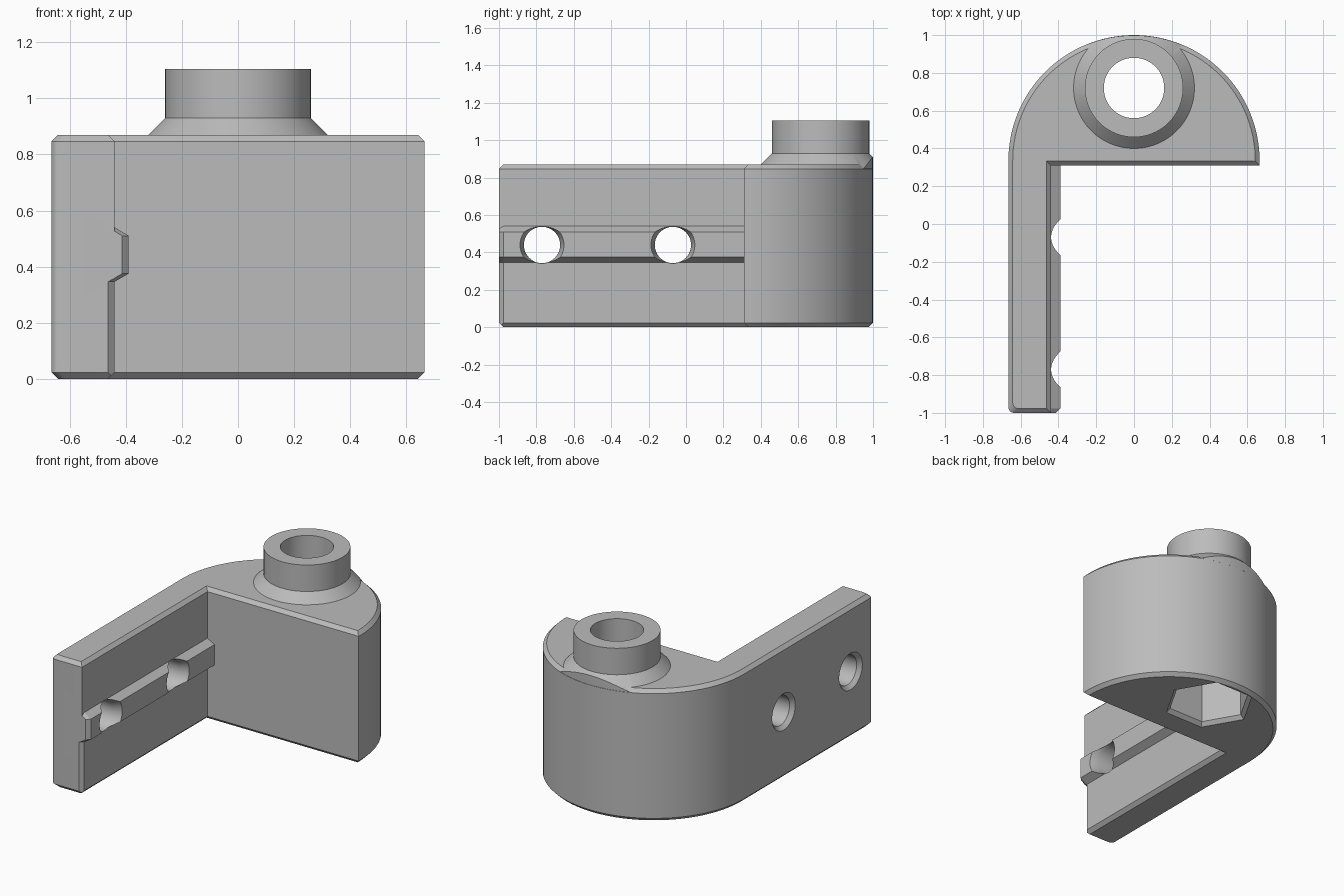
import bpy, bmesh, math
from mathutils import Matrix, Vector

cube = bpy.data.objects.get("Cube")
if cube:
    bpy.data.objects.remove(cube, do_unlink=True)

grey = bpy.data.materials.new("plain grey")
grey.use_nodes = True
COLOUR = (0.5, 0.5, 0.5, 1)
grey.diffuse_color = COLOUR
grey.node_tree.nodes["Principled BSDF"].inputs["Base Color"].default_value = COLOUR

R, YC, FRONT, INNER, TOP, CH = 0.665, 0.335, 0.31, -0.44, 0.87, 0.023
BOSS_Y, HOLE_Z = 0.72, 0.44


def loft(name, rings):
    """Closed solid through a list of matching point rings."""
    bm = bmesh.new()
    loops = [[bm.verts.new(p) for p in ring] for ring in rings]
    n = len(loops[0])
    for a, b in zip(loops, loops[1:]):
        for i in range(n):
            j = (i + 1) % n
            bm.faces.new((a[i], a[j], b[j], b[i]))
    bm.faces.new(loops[0][::-1])
    bm.faces.new(loops[-1])
    bm.normal_update()
    if bm.calc_volume(signed=True) < 0:
        bmesh.ops.reverse_faces(bm, faces=bm.faces)
    mesh = bpy.data.meshes.new(name)
    bm.to_mesh(mesh)
    bm.free()
    obj = bpy.data.objects.new(name, mesh)
    bpy.context.collection.objects.link(obj)
    mesh.materials.append(grey)
    return obj


def turned(name, profile, centre, sides=64, axis="Z"):
    """Solid of revolution from (radius, height) pairs."""
    turn = Matrix.Rotation(math.pi / 2, 3, "Y") if axis == "X" else Matrix.Identity(3)
    rings = []
    for r, h in profile:
        rings.append([turn @ Vector((r * math.cos(math.tau * i / sides),
                                     r * math.sin(math.tau * i / sides), h)) + Vector(centre)
                      for i in range(sides)])
    return loft(name, rings)


def combine(target, tool, operation):
    """Boolean the tool into the target and discard the tool."""
    mod = target.modifiers.new("combine", "BOOLEAN")
    mod.operation, mod.object, mod.solver = operation, tool, "EXACT"
    bpy.context.view_layer.update()
    depsgraph = bpy.context.evaluated_depsgraph_get()
    mesh = bpy.data.meshes.new_from_object(target.evaluated_get(depsgraph))
    target.modifiers.clear()
    target.data = mesh
    bpy.data.objects.remove(tool, do_unlink=True)


def outline(inset, z):
    """Half round with an arm, moved inwards by inset."""
    r, f = R - inset, 0.03
    end = -1 + inset
    pts = [(r * math.cos(math.pi * i / 64), YC + r * math.sin(math.pi * i / 64))
           for i in range(65)]
    for i in range(7):
        a = math.pi + math.pi / 2 * i / 6
        pts.append((-r + f + f * math.cos(a), end + f + f * math.sin(a)))
    pts += [(INNER - inset, end), (INNER - inset, FRONT + inset), (r, FRONT + inset)]
    return [(x, y, z) for x, y in pts]


# Body and arm with chamfered rims
bracket = loft("bracket", [outline(CH, 0), outline(0, CH),
                           outline(0, TOP - CH), outline(CH, TOP)])

# Chamfer on the lower inner corner of the arm end
corner = [(INNER - CH - 0.05, -1.05), (INNER + 0.05, -1.05), (INNER + 0.05, -0.95 + CH)]
combine(bracket, loft("corner_cutter", [[(x, y, z) for x, y in corner]
                                        for z in (-0.1, 0.355)]), "DIFFERENCE")

# Guide rail along the inside of the arm
rail = [(-0.52, 0.30), (-0.39, 0.375), (-0.39, 0.51), (-0.52, 0.588)]
combine(bracket, loft("rail", [[(x - s, y, z) for x, z in rail]
                               for s, y in ((CH, -1), (0, -1 + CH), (0, FRONT + 0.03))]), "UNION")

# Boss with a flared foot trimmed to the round back
boss = turned("boss", [(0.39, 0.80), (0.26, 0.93), (0.26, 1.105)], (0, BOSS_Y, 0), 96)
combine(boss, turned("trim", [(R - 0.001, 0.7), (R - 0.001, 1.3)], (0, YC, 0), 128), "INTERSECT")
combine(bracket, boss, "UNION")

# Vertical bore and hexagonal pocket with a chamfered mouth
combine(bracket, turned("bore", [(0.16, -0.1), (0.16, 1.3)], (0, BOSS_Y, 0)), "DIFFERENCE")
combine(bracket, turned("hex_pocket", [(0.31, -0.03), (0.255, 0.025), (0.255, 0.42)],
                        (0, BOSS_Y, 0), 6), "DIFFERENCE")

# Two countersunk cross holes through arm and rail
for y in (-0.77, -0.07):
    profile = [(0.145, -0.69), (0.097, -0.64), (0.097, -0.445), (0.125, -0.37)]
    combine(bracket, turned("cross_hole", profile, (0, y, HOLE_Z), 48, "X"), "DIFFERENCE")

# Smooth rounds, sharp edges
bpy.ops.object.select_all(action="DESELECT")
bracket.select_set(True)
bpy.context.view_layer.objects.active = bracket
bpy.ops.object.shade_smooth_by_angle(angle=math.radians(25))
